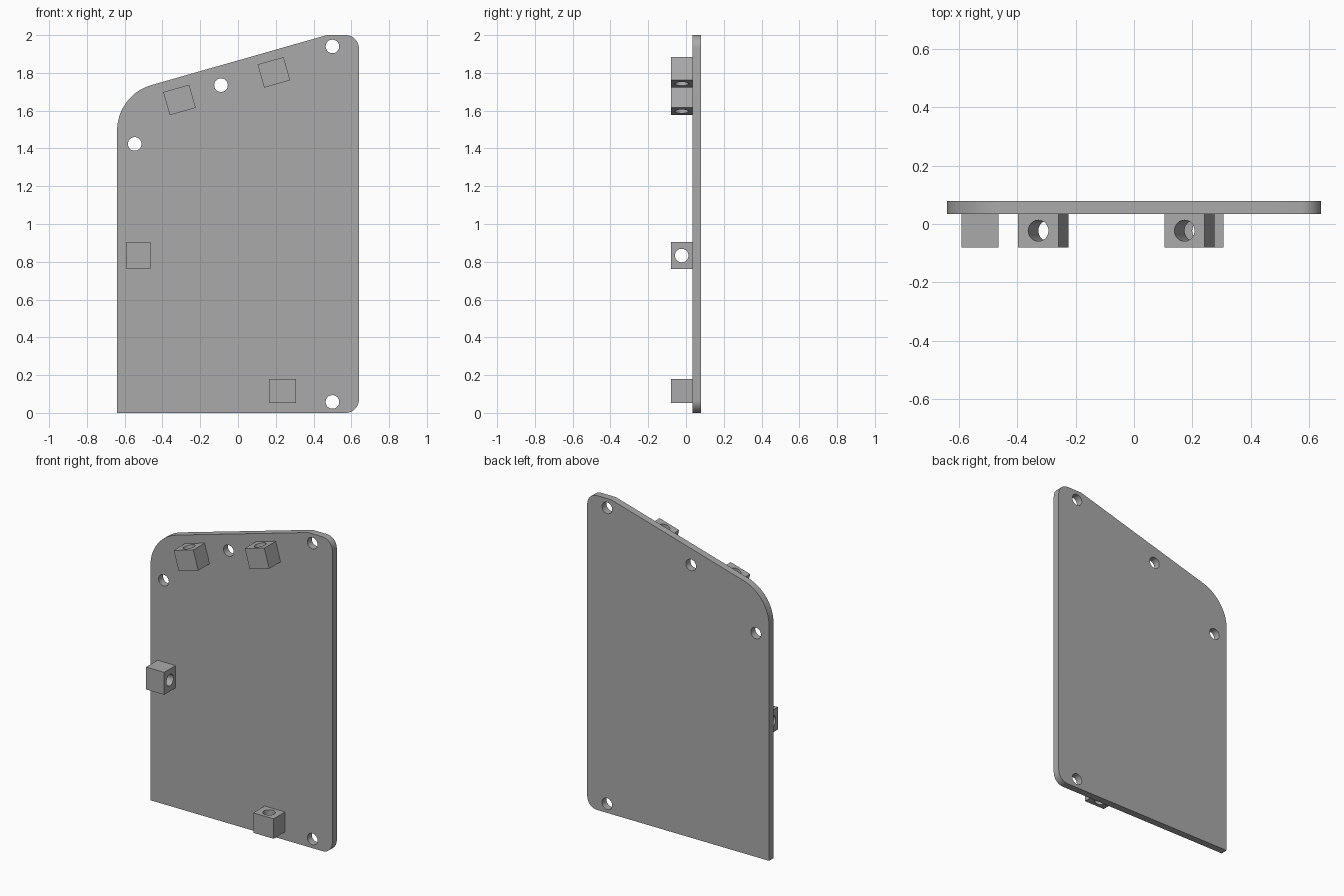
import bpy
import bmesh
from math import sin, cos, radians, pi
from mathutils import Matrix, Vector

cube = bpy.data.objects.get("Cube")
if cube:
    bpy.data.objects.remove(cube, do_unlink=True)

SLOPE = radians(15.9)      # tilt of the top edge
HOLE_R = 0.036

grey = bpy.data.materials.new("plain_grey")
grey.use_nodes = True
GREY = (0.4, 0.4, 0.4, 1)
grey.diffuse_color = GREY
grey.node_tree.nodes["Principled BSDF"].inputs["Base Color"].default_value = GREY


def arc(cx, cy, r, start, end, steps):
    """Points on an arc, angles in radians."""
    angles = [start + (end - start) * i / steps for i in range(steps + 1)]
    return [(cx + r * cos(a), cy + r * sin(a)) for a in angles]


def circle(cx, cy, r=HOLE_R, sides=32):
    return arc(cx, cy, r, 0, 2 * pi, sides)[:-1]


def pierced_slab(name, outline, holes, depth, matrix):
    """Extrude an outline with round holes, centred on its own plane."""
    bm = bmesh.new()
    edges = []
    for loop in [outline] + [circle(*h) for h in holes]:
        verts = [bm.verts.new((x, y, -depth / 2)) for x, y in loop]
        edges += [bm.edges.new((v, verts[i - 1])) for i, v in enumerate(verts)]
    bmesh.ops.triangle_fill(bm, edges=edges, use_beauty=True, normal=(0, 0, 1))
    side = bmesh.ops.extrude_face_region(bm, geom=bm.faces[:], use_keep_orig=True)
    moved = [g for g in side["geom"] if isinstance(g, bmesh.types.BMVert)]
    bmesh.ops.translate(bm, verts=moved, vec=(0, 0, depth))
    bmesh.ops.recalc_face_normals(bm, faces=bm.faces[:])
    mesh = bpy.data.meshes.new(name)
    bm.to_mesh(mesh)
    bm.free()
    mesh.materials.append(grey)
    obj = bpy.data.objects.new(name, mesh)
    obj.matrix_world = matrix
    bpy.context.collection.objects.link(obj)
    bpy.ops.object.select_all(action="DESELECT")
    obj.select_set(True)
    bpy.context.view_layer.objects.active = obj
    bpy.ops.object.shade_smooth_by_angle(angle=radians(14))
    return obj


# Back plate: square lower corner, small right radii, large upper radius
W, R = 0.64, 0.07
outline = [(-W, 0)]
outline += arc(W - R, R, R, -pi / 2, 0, 10)
outline += arc(W - R, 2 - R, R, 0, pi / 2, 10)
outline += [(0.47, 2)]
outline += arc(-W + 0.25, 1.495, 0.25, pi / 2 + SLOPE, pi, 16)
plate_holes = [(0.5, 1.94), (-0.09, 1.735), (-0.547, 1.424), (0.5, 0.058)]
pierced_slab("back_plate", outline, plate_holes, 0.045,
             Matrix.Translation((0, 0.0565, 0)) @ Matrix.Rotation(pi / 2, 4, "X"))

# Mounting blocks: each drilled straight through, square to the nearest edge
LENGTH, HEIGHT, THICK = 0.143, 0.114, 0.127
block = [(sx * LENGTH / 2, sy * HEIGHT / 2)
         for sx, sy in ((-1, -1), (1, -1), (1, 1), (-1, 1))]
placements = {
    "upper_right_block": (-0.31, 1.657, SLOPE),
    "upper_left_block": (0.19, 1.803, SLOPE),
    "side_block": (-0.527, 0.833, pi / 2),
    "lower_block": (0.235, 0.115, 0),
}
for name, (x, z, angle) in placements.items():
    place = Matrix.Translation(Vector((x, -0.023, z))) @ Matrix.Rotation(-angle, 4, "Y")
    pierced_slab(name, block, [(0, 0)], THICK, place)
